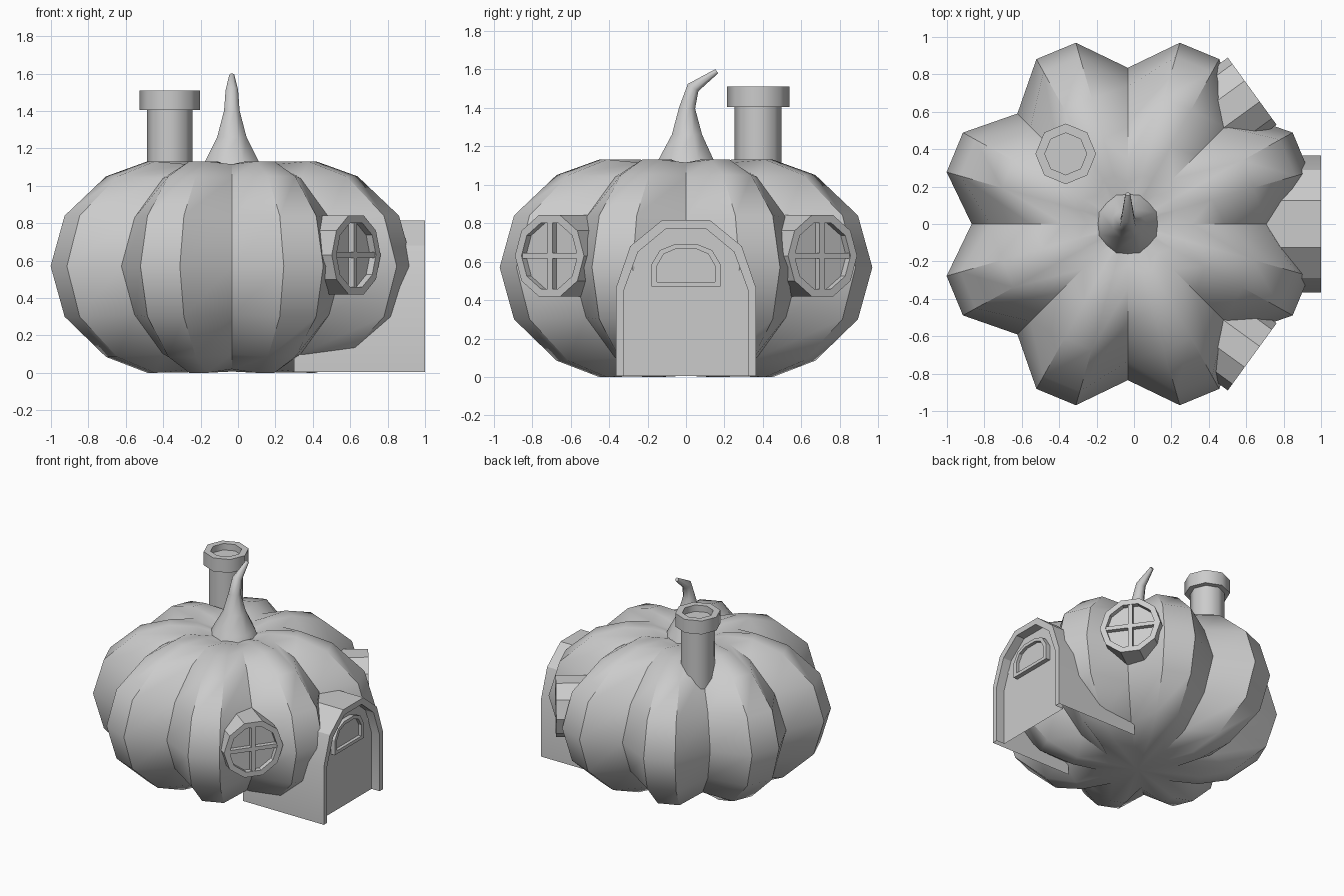
import bpy, bmesh
from math import sin, cos, pi, radians
from mathutils import Vector

if "Cube" in bpy.data.objects:
    bpy.data.objects.remove(bpy.data.objects["Cube"])

CX = -0.033  # pumpkin axis


def loft(name, rings, closed=True, cap_start=False, cap_end=False, angle=30):
    """Skin a list of equal-length rings; caps are fans about the ring centre."""
    bm = bmesh.new()
    vs = [[bm.verts.new(p) for p in ring] for ring in rings]
    n = len(vs[0])
    for a, b in zip(vs, vs[1:]):
        for i in range(n if closed else n - 1):
            j = (i + 1) % n
            bm.faces.new((a[i], a[j], b[j], b[i]))
    for use, ring in ((cap_start, vs[0]), (cap_end, vs[-1])):
        if use:
            mid = bm.verts.new(sum((v.co for v in ring), Vector()) / n)
            for i in range(n):
                bm.faces.new((ring[i], ring[(i + 1) % n], mid))
    bmesh.ops.recalc_face_normals(bm, faces=bm.faces)
    me = bpy.data.meshes.new(name)
    bm.to_mesh(me)
    bm.free()
    ob = bpy.data.objects.new(name, me)
    bpy.context.collection.objects.link(ob)
    bpy.ops.object.select_all(action='DESELECT')
    ob.select_set(True)
    bpy.context.view_layer.objects.active = ob
    bpy.ops.object.shade_smooth_by_angle(angle=radians(angle))
    return ob


def circle(r, n, start=0.0):
    return [(r * cos(start + 2 * pi * i / n), r * sin(start + 2 * pi * i / n))
            for i in range(n)]


# Pumpkin body: eight lobes, rows of (lobe r, lobe z, groove r, groove z)
rows = [(.47, 0, .28, .02), (.70, .085, .52, .10), (.93, .30, .735, .31),
        (1.008, .57, .835, .57), (.93, .84, .735, .83), (.70, 1.05, .52, 1.04),
        (.47, 1.13, .34, 1.115), (.27, 1.13, .22, 1.10), (.12, 1.09, .12, 1.08)]
rings = []
for lr, lz, gr, gz in rows:
    ring = []
    for k in range(8):
        for off, r, z in ((0, gr, gz), (16, lr, lz), (29, lr, lz)):
            a = radians(45 * k + off)
            ring.append(Vector((CX + r * cos(a), r * sin(a), z)))
    rings.append(ring)
loft("pumpkin_body", rings, cap_start=True, cap_end=True, angle=42)

# Curved stem: (y, z, radius, tilt of the section towards +y)
stem = [(0, 1.07, .18, 0), (0, 1.13, .155, 0), (.005, 1.26, .085, 0),
        (.006, 1.40, .045, .1), (.037, 1.505, .036, .6), (.16, 1.59, .014, .95)]
loft("stem", [[Vector((CX + u, y + v * cos(t), z - v * sin(t)))
               for u, v in circle(r, 8, pi / 8)] for y, z, r, t in stem],
     cap_end=True, angle=60)

# Chimney with a wider rim and a shallow flue
chimney = [(.1225, .75), (.1225, 1.405), (.162, 1.405), (.162, 1.51),
           (.112, 1.51), (.112, 1.46)]
loft("chimney", [[Vector((-.365 + u, .375 + v, z)) for u, v in circle(r, 8)]
                 for r, z in chimney], cap_start=True, cap_end=True, angle=50)


def mirrored(half):
    return half + [(-u, v) for u, v in reversed(half)]


def on_door(profile, x):
    return [Vector((x, u, v)) for u, v in profile]


# Door porch: arched shell, open below, with the door panel set back
outer = mirrored([(-.365, .005), (-.365, .46), (-.29, .68), (-.125, .815)])
inner = mirrored([(-.325, .005), (-.325, .445), (-.25, .65), (-.105, .77)])
loft("door_porch", [on_door(outer, .3), on_door(outer, 1.0),
                    on_door(inner, 1.0), on_door(inner, .93)], closed=False)
panel = on_door(inner, .93)
me = bpy.data.meshes.new("door_panel")
me.from_pydata(panel, [], [list(range(len(panel)))[::-1]])
me.update()
bpy.context.collection.objects.link(bpy.data.objects.new("door_panel", me))

# Raised door window
w_out = mirrored([(-.18, .47), (-.18, .585), (-.135, .66), (-.06, .69)])
w_in = mirrored([(-.15, .495), (-.15, .58), (-.115, .64), (-.055, .665)])
loft("door_window", [on_door(w_out, .92), on_door(w_out, .965),
                     on_door(w_in, .965), on_door(w_in, .94)], cap_end=True)

# Round windows: ten-sided frame, recessed pane and crossed bars
for s, side_name in ((1, "back"), (-1, "front")):
    origin = Vector((.632, s * .71, .63))
    normal = Vector((cos(radians(36)), s * sin(radians(36)), 0))
    side = Vector((-normal.y, normal.x, 0))

    def place(profile, w):
        return [origin + side * u + Vector((0, 0, v)) + normal * w
                for u, v in profile]

    big, small = circle(.222, 10), circle(.18, 10)
    loft(side_name + "_window",
         [place(big, -.4), place(big, 0), place(small, 0), place(small, -.04)],
         cap_start=True, cap_end=True)
    for bar, a, b in (("upright", .015, .175), ("crossbar", .178, .015)):
        rect = [(-a, -b), (a, -b), (a, b), (-a, b)]
        loft(side_name + "_window_" + bar,
             [place(rect, -.045), place(rect, -.005)], cap_end=True)
